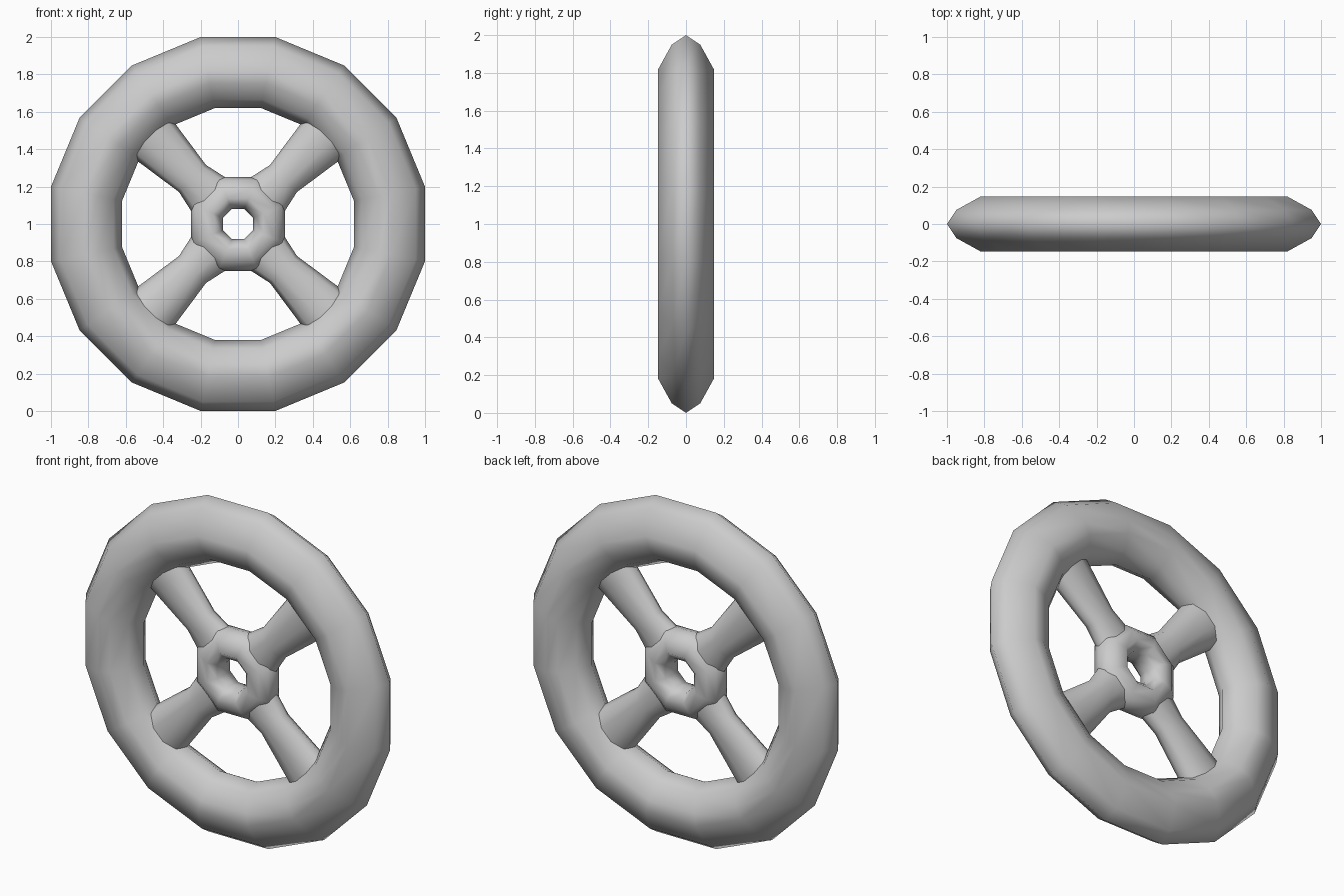
import bpy
import bmesh
from math import sin, cos, pi
from mathutils import Matrix, Vector

if "Cube" in bpy.data.objects:
    bpy.data.objects.remove(bpy.data.objects["Cube"])

CENTRE = Vector((0, 0, 1))


def finish(bm, name):
    bmesh.ops.recalc_face_normals(bm, faces=bm.faces)
    mesh = bpy.data.meshes.new(name)
    bm.to_mesh(mesh)
    bm.free()
    for p in mesh.polygons:
        p.use_smooth = True
    obj = bpy.data.objects.new(name, mesh)
    obj.location = CENTRE
    bpy.context.collection.objects.link(obj)
    return obj


def bridge(bm, a, b):
    n = len(a)
    for i in range(n):
        bm.faces.new((a[i], a[(i + 1) % n], b[(i + 1) % n], b[i]))


def ring(name, half_profile, sides):
    """Closed ring about the y axis; profile gives (flat-side radius, y), y >= 0."""
    profile = half_profile + [(r, -y) for r, y in reversed(half_profile[1:-1])]
    bm = bmesh.new()
    loops = []
    for k in range(sides):
        a = 2 * pi * (k + 0.5) / sides
        s = 1 / cos(pi / sides)
        loops.append([bm.verts.new((r * s * cos(a), y, r * s * sin(a))) for r, y in profile])
    for k in range(sides):
        bridge(bm, loops[k], loops[(k + 1) % sides])
    return finish(bm, name)


def spoke(name, stations, angle, sides=10):
    """Oval bar; stations give (distance from axle, half width, half thickness)."""
    bm = bmesh.new()
    loops = []
    for d, w, t in stations:
        loops.append([bm.verts.new((d, t * sin(2 * pi * i / sides), w * cos(2 * pi * i / sides)))
                      for i in range(sides)])
    for a, b in zip(loops, loops[1:]):
        bridge(bm, a, b)
    bm.transform(Matrix.Rotation(-angle, 4, 'Y'))
    return finish(bm, name)


# Outer rim
ring("rim", [(1.0, 0), (0.95, 0.075), (0.82, 0.147), (0.75, 0.135), (0.665, 0.08), (0.62, 0)], 16)

# Hub with a rounded axle hole
ring("hub", [(0.08, 0), (0.095, 0.06), (0.135, 0.1), (0.195, 0.085), (0.235, 0.05), (0.25, 0)], 8)

# Four spokes, narrowest near the hub and flaring into the rim
for k in range(4):
    spoke(f"spoke_{k + 1}",
          [(0.17, 0.14, 0.07), (0.226, 0.128, 0.07), (0.344, 0.102, 0.07),
           (0.61, 0.141, 0.08), (0.70, 0.15, 0.085)],
          pi / 4 + k * pi / 2)
